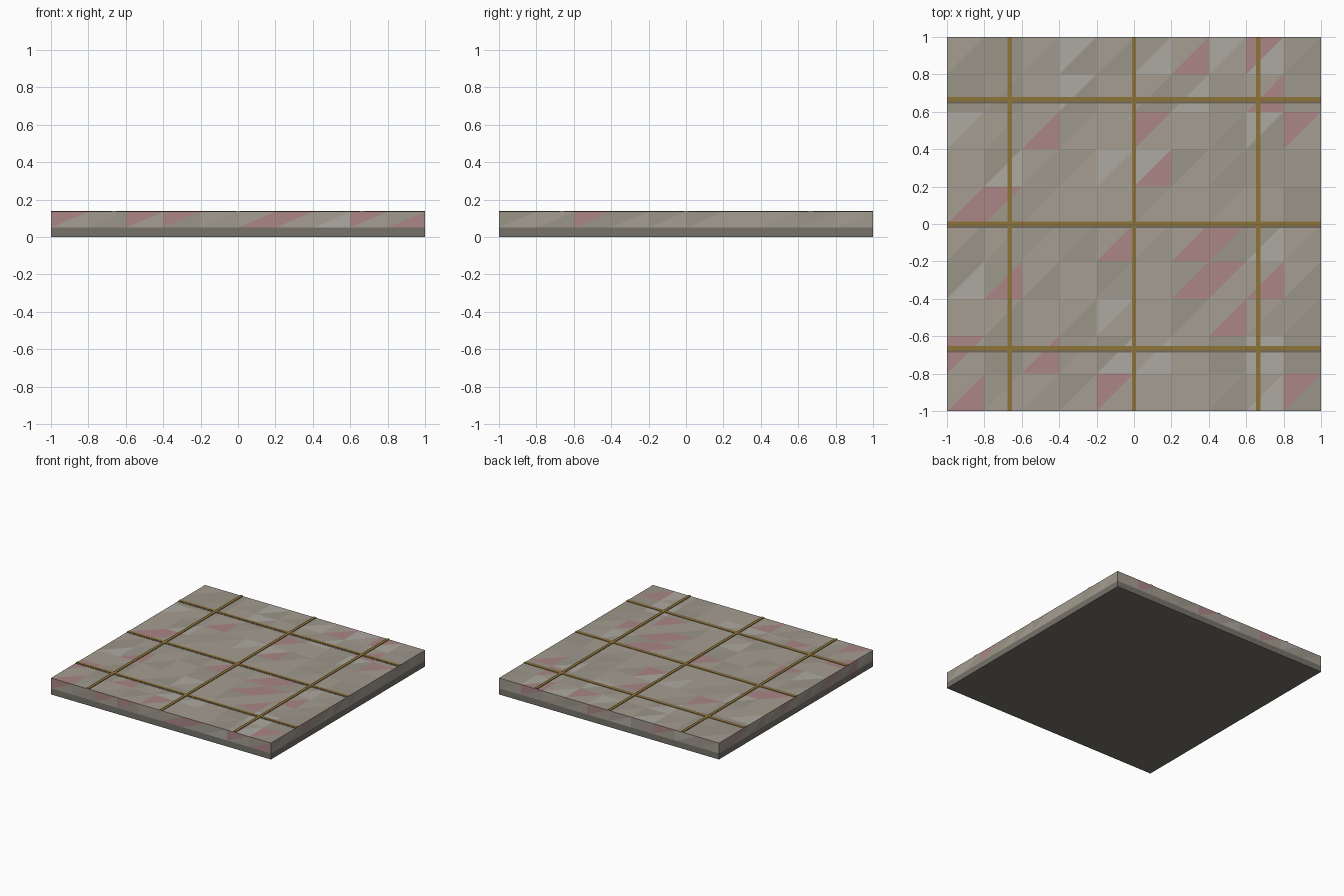
import bpy, bmesh, random
from mathutils import Vector

if "Cube" in bpy.data.objects:
    bpy.data.objects.remove(bpy.data.objects["Cube"])

random.seed(4)


def material(name, rgb):
    m = bpy.data.materials.new(name)
    m.diffuse_color = (*rgb, 1)
    m.use_nodes = True
    m.node_tree.nodes["Principled BSDF"].inputs["Base Color"].default_value = m.diffuse_color
    return m


def box(name, x, y, z, mat):
    """Box from (min, max) ranges."""
    bm = bmesh.new()
    bmesh.ops.create_cube(bm, size=1)
    for v in bm.verts:
        v.co = Vector([r[0] if c < 0 else r[1] for c, r in zip(v.co, (x, y, z))])
    me = bpy.data.meshes.new(name)
    bm.to_mesh(me)
    bm.free()
    me.materials.append(mat)
    ob = bpy.data.objects.new(name, me)
    bpy.context.collection.objects.link(ob)
    return ob


base_mat = material("base_grey", (0.18, 0.17, 0.145))
gold = material("brass", (0.27, 0.175, 0.04))
dark = material("joint_shadow", (0.17, 0.14, 0.11))
stones = [material("stone_warm", (0.38, 0.34, 0.285)),
          material("stone_mid", (0.35, 0.32, 0.27)),
          material("stone_deep", (0.33, 0.30, 0.25)),
          material("stone_light", (0.42, 0.40, 0.36)),
          material("stone_pink", (0.40, 0.24, 0.235))]
PINK = 4
BOTTOM, TOP, N = 0.05, 0.135, 10

# Pink triangles as (column, row): lower-right and upper-left halves of a cell
top_low = {(6, 9), (8, 8), (2, 7), (5, 6), (0, 5), (4, 4), (6, 4), (1, 3),
           (6, 3), (8, 3), (7, 2), (0, 0), (2, 1)}
top_up = {(8, 9), (5, 7), (9, 7), (1, 5), (7, 4), (7, 3), (0, 1), (4, 0), (9, 0)}
front_low, front_up = {(5, 0), (9, 0)}, {(0, 0), (2, 0), (3, 0), (6, 0), (8, 0)}
right_up = {(2, 0)}
other_up = {(1, 0), (4, 0), (7, 0)}

# Base slab
box("base_slab", (-1, 1), (-1, 1), (0, BOTTOM), base_mat)

# Stone slab made of faceted triangle mosaic panels
bm = bmesh.new()


def panel(origin, u, v, nu, nv, low, up):
    o, u, v = Vector(origin), Vector(u) / nu, Vector(v) / nv
    for i in range(nu):
        for j in range(nv):
            a = o + u * i + v * j
            for tri, pink in (((a, a + u, a + u + v), low), ((a, a + u + v, a + v), up)):
                f = bm.faces.new([bm.verts.new(p) for p in tri])
                grey = random.choices(range(4), (5, 3, 2, 1))[0]
                f.material_index = PINK if (i, j) in pink else grey


H = TOP - BOTTOM
panel((-1, -1, TOP), (2, 0, 0), (0, 2, 0), N, N, top_low, top_up)
panel((-1, -1, BOTTOM), (2, 0, 0), (0, 0, H), N, 1, front_low, front_up)
panel((1, -1, BOTTOM), (0, 2, 0), (0, 0, H), N, 1, set(), right_up)
panel((1, 1, BOTTOM), (-2, 0, 0), (0, 0, H), N, 1, set(), other_up)
panel((-1, 1, BOTTOM), (0, -2, 0), (0, 0, H), N, 1, {(8, 0)}, other_up)
bmesh.ops.remove_doubles(bm, verts=bm.verts, dist=1e-4)
mesh = bpy.data.meshes.new("stone_slab")
bm.to_mesh(mesh)
bm.free()
for m in stones:
    mesh.materials.append(m)
bpy.context.collection.objects.link(bpy.data.objects.new("stone_slab", mesh))

# Brass inlay strips both ways, with a thin dark joint in front of each cross strip
for k, c in enumerate((-0.665, 0, 0.665), 1):
    box(f"lengthwise_strip_{k}", (c - 0.012, c + 0.012), (-1, 1), (0.125, 0.14), gold)
    box(f"cross_strip_{k}", (-1, 1), (c - 0.01, c + 0.014), (0.125, 0.139), gold)
    box(f"cross_joint_{k}", (-1, 1), (c - 0.021, c - 0.01), (0.125, 0.1365), dark)
